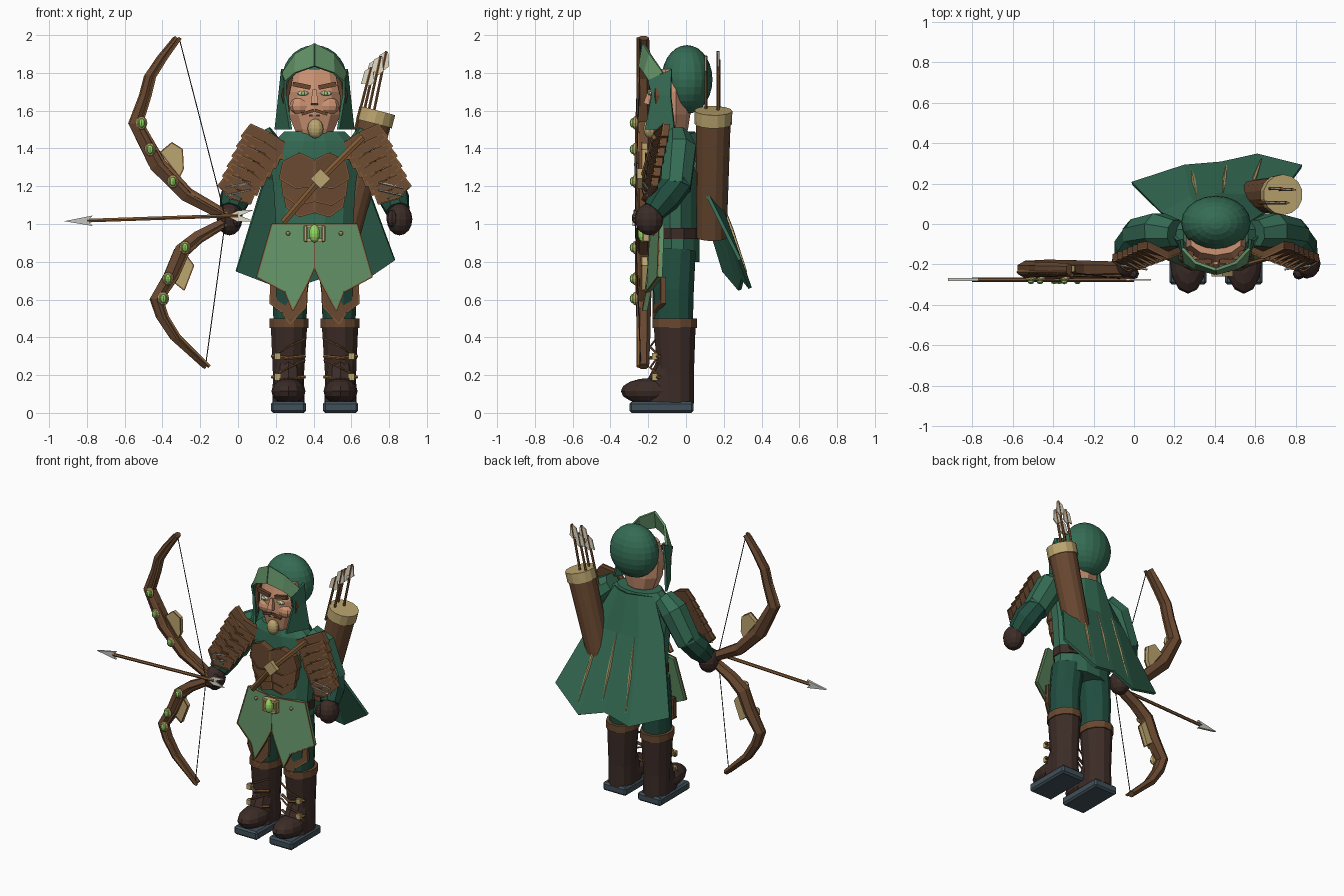
import bpy, bmesh, math
from mathutils import Vector, Matrix

CX = 0.405  # body centre line
COL = dict(green=(.035, .15, .09), dark=(.015, .075, .05), light=(.12, .28, .13), brown=(.14, .065, .03),
           boot=(.045, .025, .02), tan=(.5, .38, .16), skin=(.6, .29, .17), steel=(.55, .55, .52),
           sole=(.05, .08, .1), gem=(.3, .7, .12), white=(.75, .72, .6), wood=(.22, .1, .035), black=(.05, .05, .05))
MATS = {}
for k, c in COL.items():
    MATS[k] = bpy.data.materials.new(k)
    MATS[k].diffuse_color = (*c, 1)


def finish(name, bm, mat):
    bmesh.ops.recalc_face_normals(bm, faces=bm.faces)
    me = bpy.data.meshes.new(name)
    bm.to_mesh(me)
    bm.free()
    me.materials.append(MATS[mat])
    ob = bpy.data.objects.new(name, me)
    bpy.context.collection.objects.link(ob)
    return ob


def ball(name, loc, rad, mat, seg=12, rings=8):
    bm = bmesh.new()
    bmesh.ops.create_uvsphere(bm, u_segments=seg, v_segments=rings, radius=1,
                              matrix=Matrix.Translation(loc) @ Matrix.Diagonal((*rad, 1)))
    finish(name, bm, mat)


def box(name, loc, size, mat, roll=0, bevel=0):
    bm = bmesh.new()
    bmesh.ops.create_cube(bm, size=1, matrix=Matrix.Translation(loc) @ Matrix.Rotation(roll, 4, 'Y')
                          @ Matrix.Diagonal((*size, 1)))
    if bevel:
        bmesh.ops.bevel(bm, geom=bm.edges[:], offset=bevel, segments=1, affect='EDGES')
    finish(name, bm, mat)


def tube(name, pts, radii, mat, n=10):
    """Loft of ellipses along a path; each radius is a number or (across, along y)."""
    pts = [Vector(p) for p in pts]
    radii = radii if isinstance(radii, list) else [radii] * len(pts)
    bm, rings = bmesh.new(), []
    for i, (p, r) in enumerate(zip(pts, radii)):
        t = (pts[min(i + 1, len(pts) - 1)] - pts[max(i - 1, 0)]).normalized()
        a = t.cross(Vector((0, 1, 0))).normalized()
        b = a.cross(t)
        r = r if isinstance(r, tuple) else (r, r)
        rings.append([bm.verts.new(p + a * r[0] * math.cos(q) + b * r[1] * math.sin(q))
                      for q in [(k + .5) * math.tau / n for k in range(n)]])
    for u, v in zip(rings, rings[1:]):
        for k in range(n):
            bm.faces.new((u[k], u[(k + 1) % n], v[(k + 1) % n], v[k]))
    bm.faces.new(rings[0])
    bm.faces.new(rings[-1])
    finish(name, bm, mat)


def plate(name, pts, y, thick, mat, s=1, cx=CX, trim=True):
    """Outline in x,z (or x,z,y) extruded backwards, with a thin edge trim."""
    front = [Vector((cx + s * p[0], p[2] if len(p) > 2 else y, p[1])) for p in pts]
    bm = bmesh.new()
    bm.faces.new([bm.verts.new(p) for p in front])
    ext = bmesh.ops.extrude_face_region(bm, geom=bm.faces[:], use_keep_orig=True)['geom']
    bmesh.ops.translate(bm, vec=(0, thick, 0), verts=[v for v in ext if isinstance(v, bmesh.types.BMVert)])
    finish(name, bm, mat)
    if trim:
        for a, b in zip(front, front[1:] + front[:1]):
            tube(name + "_trim", [a, b], .005, 'wood', 4)


def sheet(name, rows, mat, thick=.015):
    bm = bmesh.new()
    g = [[bm.verts.new(p) for p in r] for r in rows]
    for a, b in zip(g, g[1:]):
        for i in range(len(a) - 1):
            bm.faces.new((a[i], a[i + 1], b[i + 1], b[i]))
    m = finish(name, bm, mat).modifiers.new("thickness", 'SOLIDIFY')
    m.thickness, m.offset = thick, 0


# torso, belt and pelvis
tube("pelvis", [(CX, -.045, .8), (CX, -.045, .93)], [(.21, .12), (.215, .12)], 'green', 12)
tube("belt", [(CX, -.045, .92), (CX, -.045, .98)], (.222, .13), 'boot', 12)
tube("torso", [(CX, -.055, z) for z in (.97, 1.2, 1.36, 1.44, 1.49)],
     [(.21, .115), (.225, .115), (.25, .115), (.22, .115), (.165, .105)], 'green', 12)
# head, face and hood
tube("head", [(CX, -.085, z) for z in (1.45, 1.5, 1.58, 1.7, 1.82)],
     [(.08, .075), (.11, .095), (.145, .108), (.155, .105), (.13, .07)], 'skin', 10)
ball("hood_dome", (CX, .005, 1.765), (.172, .135, .182), 'green', 20, 14)
tube("nose", [(CX, -.19, 1.71), (CX, -.21, 1.635)], [.014, (.028, .022)], 'skin', 4)
ball("goatee", (CX + .005, -.19, 1.505), (.042, .035, .052), 'tan')
box("mouth", (CX, -.18, 1.575), (.06, .02, .01), 'boot')
for s in (-1, 1):
    X = lambda d: CX + s * d
    ball("cheek", (X(.078), -.155, 1.625), (.055, .04, .045), 'skin', 8, 6)
    ball("eye", (X(.062), -.185, 1.692), (.032, .014, .013), 'white', 8, 6)
    ball("iris", (X(.06), -.197, 1.692), (.011, .006, .011), 'gem', 8, 6)
    box("brow", (X(.068), -.185, 1.732), (.095, .022, .024), 'brown', s * -.2)
    box("moustache", (X(.035), -.19, 1.592), (.07, .02, .016), 'brown', s * .3)
    tube("side_hair", [(X(.13), -.15, 1.79), (X(.155), -.15, 1.68), (X(.14), -.15, 1.56)], [.022, .024, .008], 'brown', 6)
    sheet("hood_brim", [[(CX, -.225, 1.955), (X(.1), -.19, 1.90), (X(.165), -.12, 1.80)],
                        [(CX, -.245, 1.835), (X(.1), -.22, 1.80), (X(.155), -.19, 1.75)]], 'light')
    sheet("hood_side", [[(X(.17), -.075, 1.82), (X(.155), -.2, 1.76)], [(X(.185), -.08, 1.68), (X(.155), -.18, 1.68)],
                        [(X(.205), -.06, 1.5), (X(.125), -.215, 1.5)]], 'green')
    # legs and boots
    tube("trouser_leg", [(X(.13), -.065, .48), (X(.13), -.065, .65), (X(.11), -.055, .86)],
         [(.09, .105), (.098, .11), (.105, .11)], 'dark', 12)
    tube("boot_shaft", [(X(.138), -.055, .05), (X(.138), -.055, .2), (X(.135), -.06, .47)],
         [(.088, .1), (.085, .1), (.1, .115)], 'boot', 12)
    ball("boot_toe", (X(.138), -.185, .115), (.09, .16, .07), 'boot')
    tube("boot_instep", [(X(.138), -.11, .05), (X(.138), -.1, .17), (X(.138), -.07, .27)],
         [(.088, .13), (.08, .1), (.07, .08)], 'boot')
    tube("boot_cuff", [(X(.135), -.06, .45), (X(.135), -.06, .5)], (.107, .122), 'brown', 12)
    box("sole", (X(.138), -.13, .03), (.185, .34, .06), 'sole', 0, .012)
    for z in (.19, .3):
        box("boot_buckle", (X(.195), -.165, z), (.032, .03, .035), 'tan')
        tube("boot_strap", [(X(.05), -.15, z), (X(.138), -.19, z - .01), (X(.225), -.14, z)], .01, 'wood', 6)
        tube("boot_lace", [(X(.05), -.16, z + .09), (X(.138), -.19, z + .05), (X(.225), -.14, z)], .006, 'wood', 6)
    # arms and hands
    tube("upper_arm", [(X(.2), -.045, 1.46), (X(.28), -.035, 1.4), (X(.39), -.055, 1.19)], [.07, .095, .085], 'green', 8)
    tube("forearm", [(X(.375), -.03, 1.23), (X(.42), -.11, 1.14), (X(.44), -.17, 1.07)], [.075, .085, .065], 'dark', 8)
    ball("hand", (X(.45), -.195, 1.025), (.068, .075, .085), 'boot')
    ball("thumb", (X(.41), -.245, 1.03), (.03, .03, .045), 'boot', 8, 6)
    # overlapping shoulder and arm plates
    for i in range(6):
        t = i / 5
        c, d, n = Vector((.265 + .145 * t, 1.43 - .25 * t)), Vector((.49, -.87)), Vector((.87, .49))
        w = .112 - .025 * t
        q = [c - n * w + d * -.05, c + d * -.06, c + n * w + d * -.05, c + n * (w + .012) + d * .03,
             c + d * .055, c - n * (w + .012) + d * .03]
        y = -.17 - .011 * i
        plate("arm_plate", [(p.x, p.y, y + o) for p, o in zip(q, (.04, 0, .05, .042, -.008, .032))], y, .035, 'brown', s)
    for z in (1.15, 1.19):
        tube("arm_tie", [(X(.34), -.225, z + .03), (X(.47), -.205, z)], .005, 'steel', 5)
    # chest plates
    plate("chest_plate", [(.165, 1.33, -.18), (.08, 1.375), (.003, 1.34), (.003, 1.2), (.1, 1.19), (.185, 1.24, -.175)],
          -.213, .05, 'brown', s)
    plate("rib_plate", [(.175, 1.24, -.17), (.003, 1.23), (.003, 1.12), (.09, 1.1), (.165, 1.15, -.17)], -.203, .05, 'brown', s)
    plate("waist_plate", [(.16, 1.15, -.165), (.003, 1.14), (.003, 1.06), (.08, 1.04), (.15, 1.09, -.165)], -.193, .05, 'brown', s)
    # skirt panels and buckle
    plate("skirt_panel", [(.225, 1.0, -.14), (.0, 1.0, -.19), (.0, .77, -.2), (.035, .69, -.21), (.115, .54, -.23),
                          (.155, .64, -.21), (.305, .72, -.15)], -.19, .025, 'light', s)
    plate("under_panel", [(.23, .72, -.13), (.04, .7), (.045, .56), (.13, .47), (.17, .53), (.235, .58, -.13)],
          -.175, .025, 'brown', s)
    ball("skirt_stud", (X(.14), -.175, .95), (.012, .012, .012), 'tan', 8, 6)
    box("buckle_side", (X(.047), -.21, .95), (.022, .04, .09), 'tan', 0, .006)
    box("buckle_bar", (CX, -.21, .95 + s * .037), (.08, .035, .018), 'tan')
ball("buckle_gem", (CX, -.225, .95), (.028, .03, .048), 'gem')

# chest strap with diamond clasp
tube("chest_strap", [(.24, -.18, 1.01), (.43, -.235, 1.23), (.66, -.17, 1.46)], (.02, .012), 'wood', 6)
box("strap_clasp", (.437, -.245, 1.24), (.075, .03, .075), 'tan', math.pi / 4)

# cape with folds
low = [(-.01, .2, .75), (.25, .285, .65), (.43, .3, .71), (.61, .34, .66), (.83, .285, .81)]
top = [(.25, .0, 1.47), (.33, .07, 1.49), (CX, .09, 1.49), (.48, .07, 1.49), (.56, .0, 1.47)]
mid = [(.14, .05, 1.24), (.28, .13, 1.22), (.41, .145, 1.22), (.54, .14, 1.22), (.67, .07, 1.24)]
sheet("cape", [top, mid, low], 'green', .018)
for a, b in zip(mid[1:4], low[1:4]):
    pts = [Vector(a).lerp(Vector(b), t) + Vector((.03, .012, 0)) for t in (0, .45, .85)]
    tube("cape_fold", pts, [.003, .011, .003], 'tan', 5)

# quiver and its arrows
q0, q1 = Vector((.565, .135, .93)), Vector((.735, .145, 1.59))
tube("quiver", [q0, q1], [.08, .093], 'brown', 14)
tube("quiver_rim", [q0.lerp(q1, .91), q0.lerp(q1, 1.015)], .1, 'tan', 14)
for x, y, z in ((.705, .105, 1.83), (.73, .175, 1.87), (.755, .105, 1.89), (.785, .17, 1.915)):
    tube("quiver_shaft", [(x - .085, y, 1.5), (x, y, z)], .008, 'wood', 6)
    plate("quiver_fletching", [(.0, z), (-.035, z - .02), (-.055, z - .09), (-.03, z - .085), (-.01, z - .1),
                               (.015, z - .08), (.01, z - .005)], y - .004, .008, 'white', 1, x, False)

# bow limbs, strands, mounted stones (x, z, half width)
up = [(-.32, 1.985, .02), (-.4, 1.88, .028), (-.465, 1.78, .032), (-.49, 1.68, .033), (-.54, 1.535, .042),
      (-.425, 1.315, .052), (-.27, 1.155, .045), (-.05, 1.035, .034)]
dn = [(-.065, 1.01, .03), (-.21, .93, .04), (-.295, .86, .047), (-.35, .73, .045), (-.43, .6, .038),
      (-.4, .51, .034), (-.33, .4, .03), (-.165, .245, .02)]
for name, path in (("bow_upper", up), ("bow_lower", dn)):
    tube(name + "_limb", [(x, -.225, z) for x, z, w in path], [(w, .018 + w * .6) for x, z, w in path], 'brown', 6)
    for o in (-1, 1):
        tube(name + "_strand", [(x + o * w * .75, -.245 - .008 * o, z) for x, z, w in path], .01, 'wood', 5)
for x, z in ((-.51, 1.535), (-.465, 1.395), (-.345, 1.225), (-.28, .875), (-.37, .71), (-.395, .605)):
    ball("stone_mount", (x, -.268, z), (.03, .018, .036), 'tan', 8, 6)
    ball("stone", (x, -.282, z), (.018, .016, .025), 'gem', 8, 6)
plate("upper_guard", [(-.41, 1.38), (-.35, 1.43), (-.295, 1.395), (-.29, 1.29), (-.31, 1.25)], -.235, .03, 'tan', 1, 0)
plate("lower_guard", [(-.3, .87), (-.235, .78), (-.285, .65), (-.36, .71)], -.235, .03, 'tan', 1, 0)
tube("bowstring", [(-.31, -.24, 1.98), (-.065, -.27, 1.03), (-.17, -.24, .26)], .003, 'black', 5)
tube("bow_grip", [(-.1, -.225, 1.06), (-.05, -.225, 1.02), (-.09, -.225, .985)], .035, 'boot', 8)

# drawn arrow
tube("arrow_shaft", [(-.8, -.275, 1.018), (.0, -.275, 1.045)], .011, 'wood', 6)
plate("arrow_head", [(-.92, 1.015), (-.77, 1.045), (-.795, 1.018), (-.77, .99)], -.283, .016, 'steel', 1, 0, False)
for z in (-.03, .03):
    plate("arrow_fletching", [(-.06, 1.042), (.0, 1.042 + z), (.085, 1.045 + z), (.01, 1.044)], -.279, .008, 'white', 1, 0, False)
